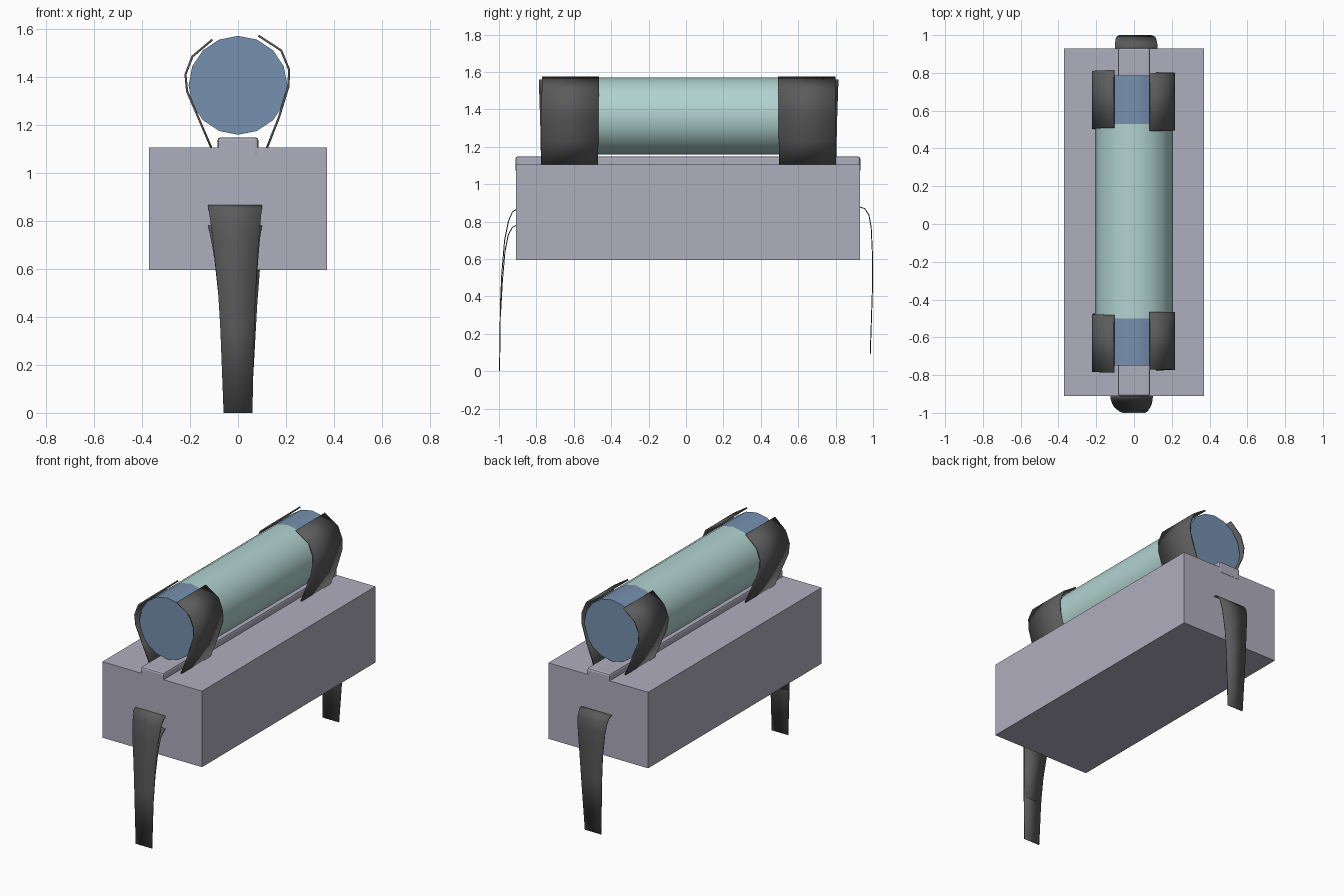
import bpy, bmesh, math
from mathutils import Vector

old = bpy.data.objects.get("Cube")
if old:
    bpy.data.objects.remove(old)


def material(name, rgb):
    m = bpy.data.materials.new(name)
    m.use_nodes = True
    m.diffuse_color = (*rgb, 1)
    m.node_tree.nodes["Principled BSDF"].inputs["Base Color"].default_value = (*rgb, 1)
    return m


GREY = material("lilac grey plastic", (0.43, 0.42, 0.51))
GLASS = material("pale teal glass", (0.44, 0.65, 0.63))
BLUE = material("blue cap metal", (0.18, 0.28, 0.43))
DARK = material("dark spring metal", (0.105, 0.105, 0.105))


def finish(bm, name, mat, smooth=None):
    bmesh.ops.recalc_face_normals(bm, faces=bm.faces)
    me = bpy.data.meshes.new(name)
    bm.to_mesh(me)
    bm.free()
    me.materials.append(mat)
    ob = bpy.data.objects.new(name, me)
    bpy.context.collection.objects.link(ob)
    if smooth:
        bpy.ops.object.select_all(action='DESELECT')
        bpy.context.view_layer.objects.active = ob
        ob.select_set(True)
        bpy.ops.object.shade_smooth_by_angle(angle=math.radians(smooth))
    return ob


def box(name, lo, hi, bevel=0):
    bm = bmesh.new()
    bmesh.ops.create_cube(bm, size=1)
    lo, hi = Vector(lo), Vector(hi)
    for v in bm.verts:
        v.co = (lo + hi) / 2 + v.co * (hi - lo)
    if bevel:
        edges = [e for e in bm.edges if all(v.co.z == hi.z for v in e.verts)
                 or e.verts[0].co.z != e.verts[1].co.z]
        bmesh.ops.bevel(bm, geom=edges, offset=bevel, segments=2, profile=0.5, affect='EDGES')
    return finish(bm, name, GREY)


def tube(name, y0, y1, mat):
    """Sixteen-sided cylinder along y."""
    bm = bmesh.new()
    bmesh.ops.create_cone(bm, cap_ends=True, segments=16, radius1=0.206, radius2=0.206, depth=y1 - y0)
    for v in bm.verts:
        x, y, z = v.co
        v.co = (x, (y0 + y1) / 2 + z, 1.365 + y)
    return finish(bm, name, mat, 35)


def strip(name, rows, thickness):
    """Thin sheet lofted through pairs of edge points."""
    bm = bmesh.new()
    pairs = [[bm.verts.new(p) for p in row] for row in rows]
    for (a, b), (c, d) in zip(pairs, pairs[1:]):
        bm.faces.new((a, b, d, c))
    ob = finish(bm, name, DARK, 40)
    mod = ob.modifiers.new("thickness", 'SOLIDIFY')
    mod.thickness = thickness
    mod.offset = 0
    return ob


# Base block and the raised rail along its top
box("base_block", (-0.37, -0.91, 0.595), (0.37, 0.93, 1.105))
box("top_rail", (-0.085, -0.912, 1.072), (0.085, 0.932, 1.148), 0.012)

# Glass tube with a metal cap at each end
tube("glass_tube", -0.5, 0.53, GLASS)
tube("front_cap", -0.75, -0.5, BLUE)
tube("back_cap", 0.53, 0.785, BLUE)

# Spring clips curling around both caps
right_curve = [(-0.105, 1.09), (-0.165, 1.23), (-0.212, 1.34), (-0.219, 1.41),
               (-0.19, 1.485), (-0.107, 1.555)]
left_curve = [(0.115, 1.09), (0.17, 1.23), (0.21, 1.36), (0.213, 1.43),
              (0.18, 1.51), (0.085, 1.572)]
for end, y0, y1 in (("front", -0.775, -0.47), ("back", 0.497, 0.803)):
    for side, curve, skew in (("right", right_curve, -0.012), ("left", left_curve, 0.005)):
        shift = skew if end == "front" else -skew
        rows = []
        for i, (x, z) in enumerate(curve):
            s = shift * i / 5
            rows.append([(x, y0 + s, z), (x, y1 + s, z)])
        strip(f"{end}_{side}_clip", rows, 0.009)


# Bent, tapering terminal legs
def leg(name, path):
    strip(name, [[(x0, y, z), (x1, y, z)] for y, z, x0, x1 in path], 0.005)


leg("front_leg", [(-0.90, 0.87, -0.125, 0.10), (-0.928, 0.852, -0.123, 0.099),
                  (-0.95, 0.80, -0.115, 0.094), (-0.97, 0.70, -0.103, 0.085),
                  (-0.985, 0.52, -0.084, 0.075), (-0.992, 0.36, -0.074, 0.068),
                  (-0.997, 0.0, -0.06, 0.06)])
leg("front_leg_inner_layer", [(-0.90, 0.784, -0.125, 0.10), (-0.928, 0.77, -0.122, 0.098),
                              (-0.95, 0.73, -0.114, 0.092), (-0.968, 0.64, -0.098, 0.084),
                              (-0.982, 0.48, -0.081, 0.073), (-0.992, 0.30, -0.071, 0.066)])
leg("back_leg", [(0.92, 0.88, -0.10, 0.125), (0.955, 0.87, -0.10, 0.123),
                 (0.978, 0.835, -0.098, 0.118), (0.99, 0.77, -0.092, 0.11),
                 (0.997, 0.62, -0.08, 0.093), (0.997, 0.45, -0.073, 0.08),
                 (0.985, 0.09, -0.06, 0.06)])
